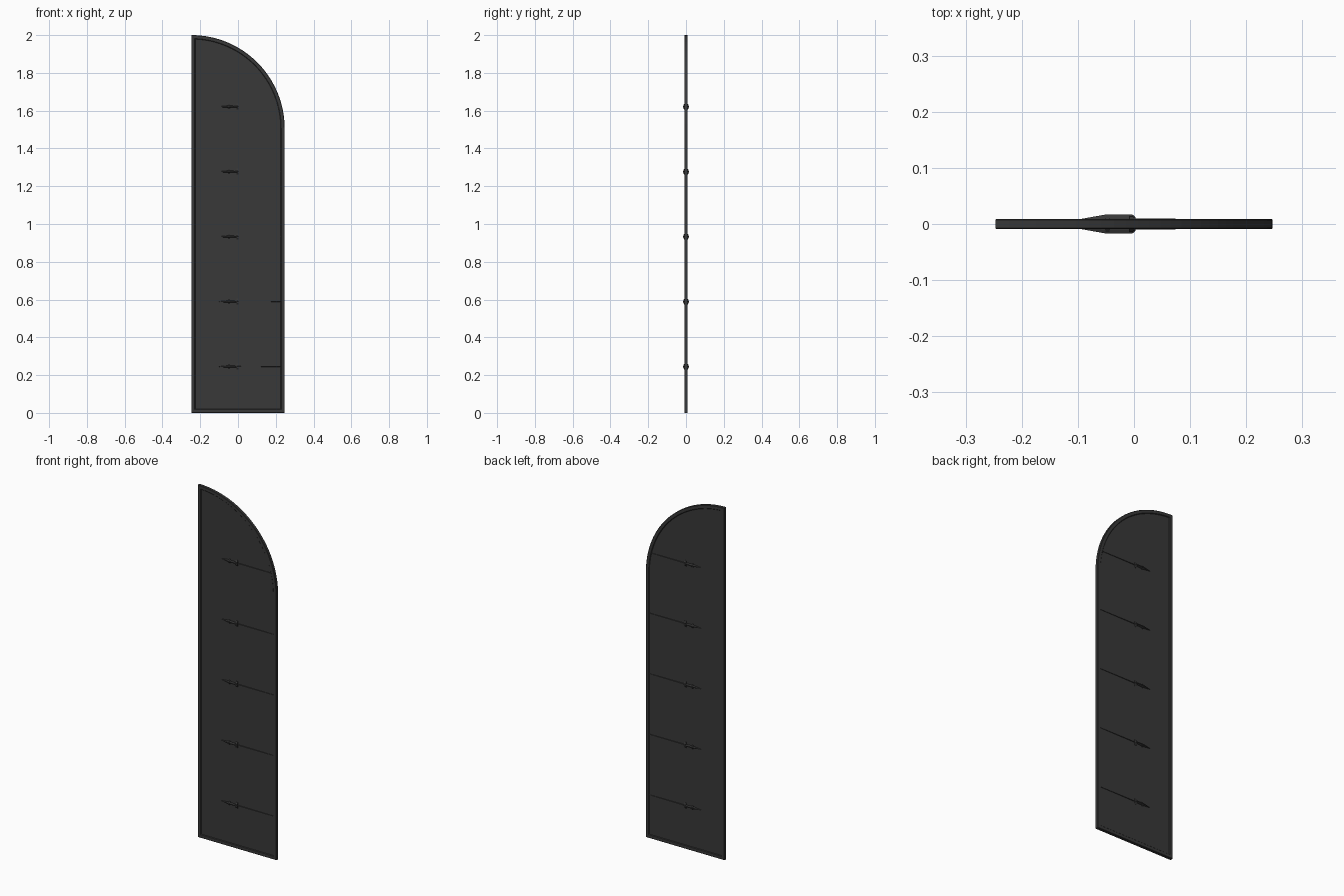
import bpy, bmesh, math

if "Cube" in bpy.data.objects:
    bpy.data.objects.remove(bpy.data.objects["Cube"])

dark = bpy.data.materials.new("dark_grey")
dark.diffuse_color = (0.04, 0.04, 0.04, 1)
dark.use_nodes = True
dark.node_tree.nodes["Principled BSDF"].inputs["Base Color"].default_value = dark.diffuse_color
LEFT, RIGHT, TOP, R = -0.247, 0.247, 2.0, 0.494


def outline(d, n=32):
    # Panel outline inset by d: straight sides with a quarter-round top
    r = R - d
    cz = TOP - R
    start = math.asin(d / r) if d else 0
    pts = [(LEFT + d, d), (RIGHT - d, d)]
    for i in range(n + 1):
        a = (math.pi / 2 - start) * i / n
        pts.append((LEFT + r * math.cos(a), cz + r * math.sin(a)))
    return pts


def loft(bm, rings, closed=False):
    loops = [[bm.verts.new(p) for p in ring] for ring in rings]
    pairs = list(zip(loops, loops[1:]))
    if closed:
        pairs.append((loops[-1], loops[0]))
    for a, b in pairs:
        for i in range(len(a)):
            j = (i + 1) % len(a)
            bm.faces.new((a[i], a[j], b[j], b[i]))
    if not closed:
        bm.faces.new(loops[0][::-1])
        bm.faces.new(loops[-1])


def finish(bm, name):
    bmesh.ops.recalc_face_normals(bm, faces=bm.faces)
    me = bpy.data.meshes.new(name)
    bm.to_mesh(me)
    bm.free()
    me.materials.append(dark)
    ob = bpy.data.objects.new(name, me)
    bpy.context.collection.objects.link(ob)
    return ob


# Rim with chamfered outer edges
bm = bmesh.new()
section = [(0.002, -0.009), (0, -0.007), (0, 0.007), (0.002, 0.009),
           (0.018, 0.009), (0.021, 0.006), (0.021, -0.006), (0.018, -0.009)]
loft(bm, [[(x, y, z) for x, z in outline(d)] for d, y in section], True)
finish(bm, "rim")

# Recessed panel
bm = bmesh.new()
loft(bm, [[(x, y, z) for x, z in outline(0.012)] for y in (-0.006, 0.006)])
finish(bm, "panel")


def tapered_bar(name, stations, z):
    # Eight-sided bar along x; stations are (x, half depth, half height)
    bm = bmesh.new()
    rings = []
    for x, hy, hz in stations:
        rings.append([(x, a * hy, z + b * hz) for a, b in
                      ((-1, -.5), (-.6, -1), (.6, -1), (1, -.5),
                       (1, .5), (.6, 1), (-.6, 1), (-1, .5))])
    loft(bm, rings)
    finish(bm, name)


# Five batten fittings: pointed body, cross fins and a thin batten
for i in range(5):
    z = 0.245 + 0.344 * i
    tapered_bar(f"fitting_body_{i}", [(-0.1, 0.008, 0.001), (-0.05, 0.017, 0.006),
                                      (-0.003, 0.017, 0.004), (0.003, 0.012, 0.003)], z)
    tapered_bar(f"fitting_collar_{i}", [(-0.051, 0.014, 0.010), (-0.044, 0.014, 0.010)], z)
    tapered_bar(f"fitting_fin_{i}", [(-0.008, 0.014, 0.016), (0.003, 0.012, 0.016)], z)
    dz = max(0, z - (TOP - R))
    end = LEFT + math.sqrt((R - 0.018) ** 2 - dz ** 2)
    tapered_bar(f"batten_{i}", [(0, 0.010, 0.002), (end, 0.008, 0.001)], z)
